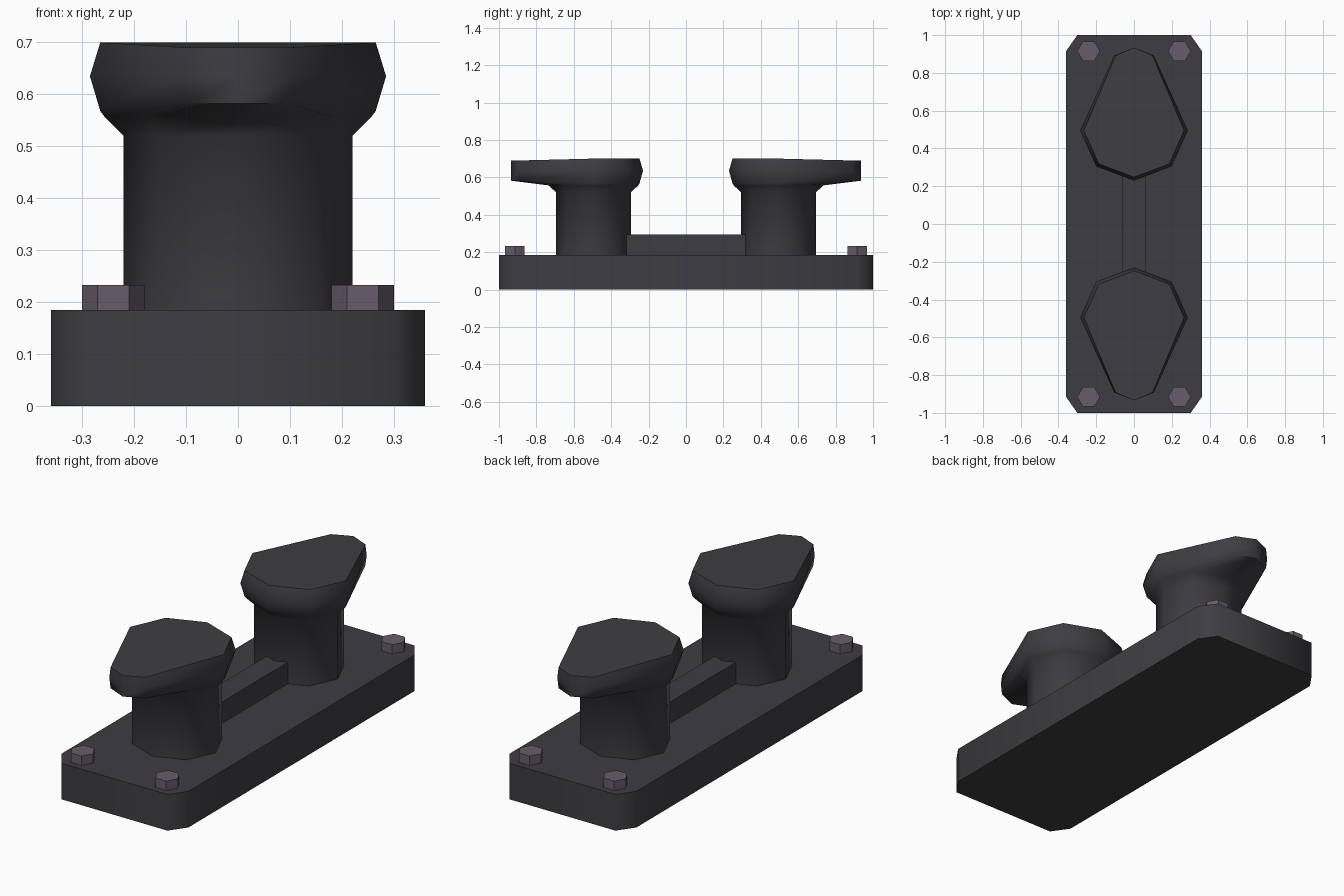
import bpy, bmesh, math

if "Cube" in bpy.data.objects:
    bpy.data.objects.remove(bpy.data.objects["Cube"])


def material(name, rgb):
    m = bpy.data.materials.new(name)
    m.use_nodes = True
    m.diffuse_color = (*rgb, 1)
    m.node_tree.nodes["Principled BSDF"].inputs["Base Color"].default_value = (*rgb, 1)
    return m


iron = material("dark iron", (0.048, 0.046, 0.053))
steel = material("purple grey steel", (0.138, 0.108, 0.150))


def loft(name, rings, mat, smooth=None):
    """Skin a stack of equal-length rings and close both ends."""
    bm = bmesh.new()
    loops = [[bm.verts.new(p) for p in ring] for ring in rings]
    n = len(loops[0])
    for low, high in zip(loops, loops[1:]):
        for i in range(n):
            j = (i + 1) % n
            bm.faces.new((low[i], low[j], high[j], high[i]))
    bm.faces.new(loops[0][::-1])
    bm.faces.new(loops[-1])
    bmesh.ops.recalc_face_normals(bm, faces=bm.faces)
    mesh = bpy.data.meshes.new(name)
    bm.to_mesh(mesh)
    bm.free()
    mesh.materials.append(mat)
    obj = bpy.data.objects.new(name, mesh)
    bpy.context.collection.objects.link(obj)
    if smooth:
        bpy.ops.object.select_all(action="DESELECT")
        obj.select_set(True)
        bpy.context.view_layer.objects.active = obj
        bpy.ops.object.shade_smooth_by_angle(angle=math.radians(smooth))
    return obj


def prism(name, outline, z0, z1, mat, smooth=None):
    return loft(name, [[(x, y, z) for x, y in outline] for z in (z0, z1)], mat, smooth)


def ellipse(cx, cy, rx, ry, n):
    return [(cx + rx * math.cos(math.tau * i / n), cy + ry * math.sin(math.tau * i / n))
            for i in range(n)]


# Base plate with cut corners
TOP = 0.185
corner = [(0.36, 0.915), (0.30, 1.0)]
half = corner + [(-x, y) for x, y in corner[::-1]]
prism("base_plate", half + [(-x, -y) for x, y in half], 0, TOP, iron, 60)

# Rib joining the posts
prism("center_rib", [(-0.06, -0.38), (0.06, -0.38), (0.06, 0.38), (-0.06, 0.38)],
      TOP - 0.01, 0.295, iron)

# Bollard posts with long caps pointing outward
CY = 0.495
cap_half = [(0.285, 0.0), (0.105, 0.42), (0.0, 0.465), (-0.105, 0.42),
            (-0.285, 0.0), (-0.2, -0.19), (0.0, -0.265), (0.2, -0.19)]


def cap_ring(scale, z, tip_shift):
    return [(x * scale, CY + y * (0.945 if y > 0.1 else scale),
             z + (tip_shift if y > 0.1 else 0)) for x, y in cap_half]


def post_ring(rx, ry, z):
    return [(x, y, z) for x, y in ellipse(0, CY, rx, ry, 8)]


rings = [post_ring(0.22, 0.2, TOP - 0.01), post_ring(0.22, 0.2, 0.52),
         post_ring(0.257, 0.24, 0.557), cap_ring(0.93, 0.568, 0.014),
         cap_ring(1, 0.635, 0), cap_ring(0.93, 0.70, -0.01)]
for side, s in (("front", -1), ("back", 1)):
    loft(side + "_bollard", [[(x * s, y * s, z) for x, y, z in r] for r in rings], iron, 60)

# Hexagonal corner bolts
for side, sy in (("front", -1), ("back", 1)):
    for hand, sx in (("right", -1), ("left", 1)):
        prism(f"{side}_{hand}_bolt", ellipse(sx * 0.24, sy * 0.915, 0.06, 0.06, 6),
              TOP - 0.01, 0.233, steel)
